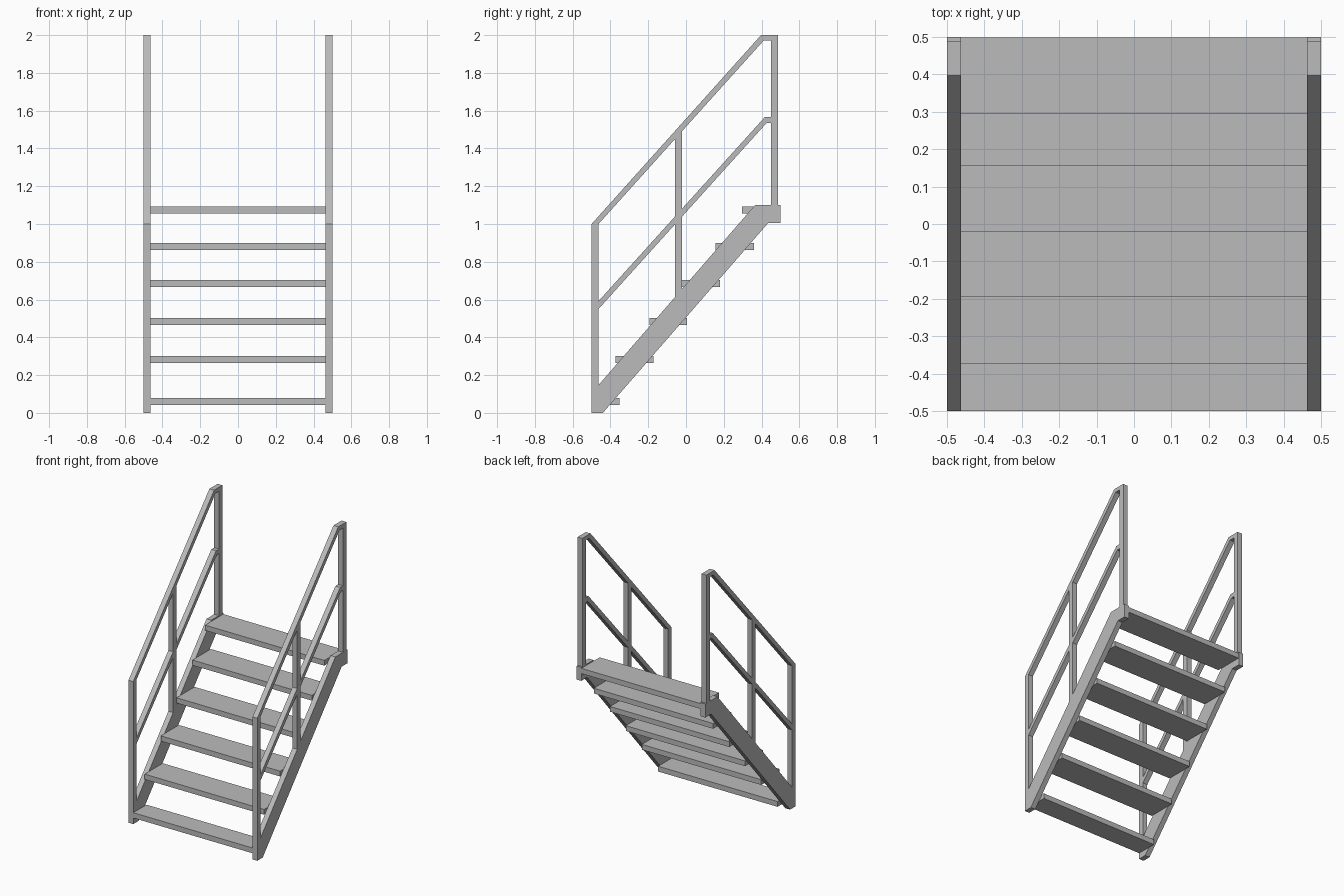
import bpy
import bmesh

cube = bpy.data.objects.get("Cube")
if cube:
    bpy.data.objects.remove(cube, do_unlink=True)

steel = bpy.data.materials.new("grey_steel")
steel.use_nodes = True
GREY = (0.5, 0.5, 0.5, 1)
steel.diffuse_color = GREY
steel.node_tree.nodes["Principled BSDF"].inputs["Base Color"].default_value = GREY


def extrude_profile(name, profile, x0, x1):
    """Extrude a side profile of (y, z) points from x0 to x1."""
    bm = bmesh.new()
    face = bm.faces.new([bm.verts.new((x0, y, z)) for y, z in profile])
    result = bmesh.ops.extrude_face_region(bm, geom=[face])
    verts = [v for v in result["geom"] if isinstance(v, bmesh.types.BMVert)]
    bmesh.ops.translate(bm, verts=verts, vec=(x1 - x0, 0, 0))
    bmesh.ops.recalc_face_normals(bm, faces=bm.faces)
    mesh = bpy.data.meshes.new(name)
    bm.to_mesh(mesh)
    bm.free()
    mesh.materials.append(steel)
    obj = bpy.data.objects.new(name, mesh)
    bpy.context.collection.objects.link(obj)
    return obj


def box(y0, y1, z0, z1):
    return [(y0, z0), (y1, z0), (y1, z1), (y0, z1)]


INNER, OUTER = 0.463, 0.5

# Side profiles shared by both flanks
side_parts = {
    "stringer": [(-0.5, 0), (-0.44, 0), (0.435, 1.005), (0.5, 1.005),
                 (0.5, 1.1), (0.365, 1.1), (-0.5, 0.105)],
    "front_post": [(-0.5, 0.1), (-0.463, 0.14), (-0.463, 1.0), (-0.5, 1.0)],
    "middle_post": [(-0.058, 0.61), (-0.02, 0.65), (-0.02, 1.5), (-0.058, 1.46)],
    "back_post": box(0.45, 0.488, 1.1, 1.98),
    "handrail": [(-0.5, 1.0), (-0.463, 1.0), (0.412, 1.972), (0.488, 1.972),
                 (0.488, 2.0), (0.397, 2.0)],
    "middle_rail": [(-0.463, 0.55), (0.427, 1.535), (0.45, 1.535),
                    (0.45, 1.567), (0.418, 1.567), (-0.463, 0.592)],
}
for side, sign in (("left", 1), ("right", -1)):
    for part, profile in side_parts.items():
        extrude_profile(f"{side}_{part}", profile, sign * INNER, sign * OUTER)

# Treads between the stringers: front edge, back edge, top height
treads = [(-0.5, -0.353, 0.08), (-0.373, -0.173, 0.302), (-0.194, 0.006, 0.502),
          (-0.02, 0.18, 0.703), (0.157, 0.36, 0.9), (0.296, 0.498, 1.092)]
for i, (front, back, top) in enumerate(treads):
    extrude_profile(f"tread_{i + 1}", box(front, back, top - 0.037, top), -INNER, INNER)
